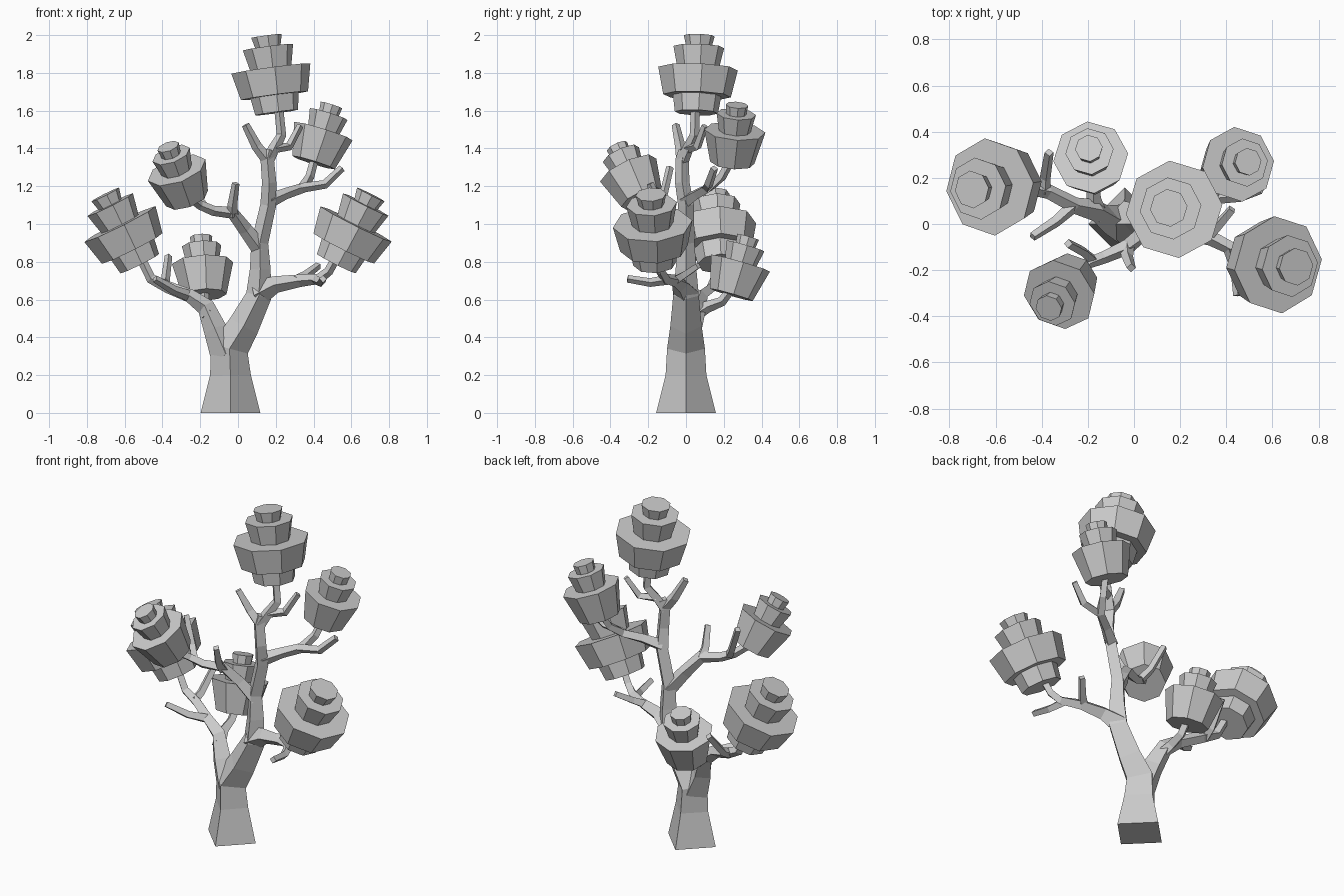
import bpy, bmesh, math
from mathutils import Vector


def finish(bm, name):
    bmesh.ops.recalc_face_normals(bm, faces=bm.faces)
    me = bpy.data.meshes.new(name)
    bm.to_mesh(me)
    bm.free()
    ob = bpy.data.objects.new(name, me)
    bpy.context.collection.objects.link(ob)
    return ob


def loft(bm, rings):
    """Skin a list of equal-length vertex rings and cap both ends."""
    n = len(rings[0])
    vs = [[bm.verts.new(p) for p in r] for r in rings]
    for a, b in zip(vs, vs[1:]):
        for i in range(n):
            j = (i + 1) % n
            bm.faces.new((a[i], a[j], b[j], b[i]))
    bm.faces.new(vs[0][::-1])
    bm.faces.new(vs[-1])


def branch(name, pts):
    """Four-sided tapering limb; pts are (x, y, z, radius)."""
    c = [Vector(p[:3]) for p in pts]
    whole = (c[-1] - c[0]).normalized()
    ref = Vector((0, 1, 0)) if abs(whole.y) < 0.75 else Vector((1, 0, 0))
    rings = []
    for i, p in enumerate(pts):
        t = Vector()
        if i > 0:
            t += (c[i] - c[i - 1]).normalized()
        if i < len(c) - 1:
            t += (c[i + 1] - c[i]).normalized()
        t.normalize()
        if p[2] == 0:
            t = Vector((0, 0, 1))
        v = (ref - t * ref.dot(t)).normalized()
        u = v.cross(t)
        rings.append([c[i] + d * p[3] for d in (u, v, -u, -v)])
    bm = bmesh.new()
    loft(bm, rings)
    return finish(bm, name)


# Foliage tiers: (start, end, lower radius, upper radius) along the axis
LARGE = [(0, .10, .115, .13), (.09, .235, .18, .212),
         (.235, .35, .11, .135), (.34, .41, .065, .082)]
SMALL = [(0, .175, .118, .163), (.175, .27, .085, .105), (.26, .32, .052, .06)]


def foliage(name, base, tip, tiers):
    base, tip = Vector(base), Vector(tip)
    q = Vector((0, 0, 1)).rotation_difference(tip - base)
    bm = bmesh.new()
    for z0, z1, r0, r1 in tiers:
        loft(bm, [[base + q @ Vector((r * math.cos(a), r * math.sin(a), z))
                   for a in [math.tau * k / 8 + .1 for k in range(8)]]
                  for z, r in ((z0, r0), (z1, r1))])
    return finish(bm, name)


# Trunk and limbs
branch("trunk", [(-.04, 0, 0, .158), (-.04, 0, .2, .108), (-.045, 0, .34, .1),
                 (.03, 0, .46, .083), (.11, 0, .62, .068), (.118, 0, .76, .055),
                 (.115, 0, .9, .045), (.16, 0, 1.1, .042), (.165, -.02, 1.22, .038),
                 (.155, -.02, 1.34, .036), (.165, -.01, 1.39, .03)])
branch("left_limb", [(-.06, 0, .3, .085), (-.12, .02, .44, .062), (-.17, .06, .56, .048),
                     (-.255, .08, .62, .036), (-.37, .14, .665, .032),
                     (-.46, .155, .71, .027), (-.52, .165, .83, .024)])
branch("right_limb", [(.1, 0, .63, .07), (.2, -.03, .68, .045), (.33, -.06, .7, .033),
                      (.43, -.11, .71, .028), (.48, -.135, .75, .025), (.525, -.15, .83, .024)])
branch("front_limb", [(.115, 0, .87, .045), (.04, -.04, .97, .038), (-.03, -.1, 1.06, .034),
                      (-.13, -.145, 1.07, .027), (-.2, -.17, 1.1, .025), (-.28, -.25, 1.16, .022)])
branch("upper_right_limb", [(.16, 0, 1.12, .04), (.25, .06, 1.16, .03), (.34, .12, 1.19, .028),
                            (.38, .19, 1.25, .024), (.41, .25, 1.36, .022)])
branch("small_foliage_limb", [(-.15, .03, .51, .04), (-.175, .11, .56, .032),
                              (-.178, .19, .59, .026), (-.178, .25, .67, .024)])
branch("top_limb", [(.155, -.02, 1.33, .034), (.19, .01, 1.4, .03),
                    (.23, .045, 1.47, .026), (.215, .05, 1.62, .024)])

# Bare twigs
twigs = {
    "top_left": [(.155, -.02, 1.34, .032), (.1, -.03, 1.41, .028), (.04, -.055, 1.525, .021)],
    "top_right": [(.19, .01, 1.4, .026), (.27, .06, 1.41, .023), (.33, .1, 1.52, .018)],
    "upper_right": [(.33, .11, 1.19, .026), (.46, .12, 1.21, .024), (.55, .15, 1.295, .02)],
    "front_up": [(-.03, -.1, 1.05, .032), (-.03, -.14, 1.1, .026), (-.012, -.19, 1.215, .02)],
    "front_back": [(-.18, -.155, 1.09, .025), (-.22, -.12, 1.15, .022), (-.285, -.085, 1.3, .02)],
    "left_front": [(-.26, .08, .62, .03), (-.34, .01, .65, .025), (-.44, -.055, .71, .02)],
    "left_back": [(-.39, .14, .67, .028), (-.385, .2, .7, .024), (-.368, .31, .83, .02)],
    "right_back": [(.31, -.06, .7, .03), (.36, -.01, .73, .024), (.425, .065, .78, .02)],
    "right_front": [(.41, -.1, .705, .027), (.44, -.19, .69, .023), (.45, -.31, .71, .02)],
}
for key, pts in twigs.items():
    branch("twig_" + key, pts)

# Foliage clusters
foliage("foliage_top", (.205, .055, 1.59), (.15, .07, 2.0), LARGE)
foliage("foliage_left", (-.52, .175, .79), (-.70, .15, 1.15), LARGE)
foliage("foliage_right", (.52, -.165, .79), (.70, -.185, 1.15), LARGE)
foliage("foliage_front", (-.27, -.235, 1.135), (-.37, -.365, 1.41), SMALL)
foliage("foliage_back", (-.178, .24, .625), (-.195, .325, .92), SMALL)
foliage("foliage_upper_right", (.40, .245, 1.325), (.495, .27, 1.63), SMALL)
